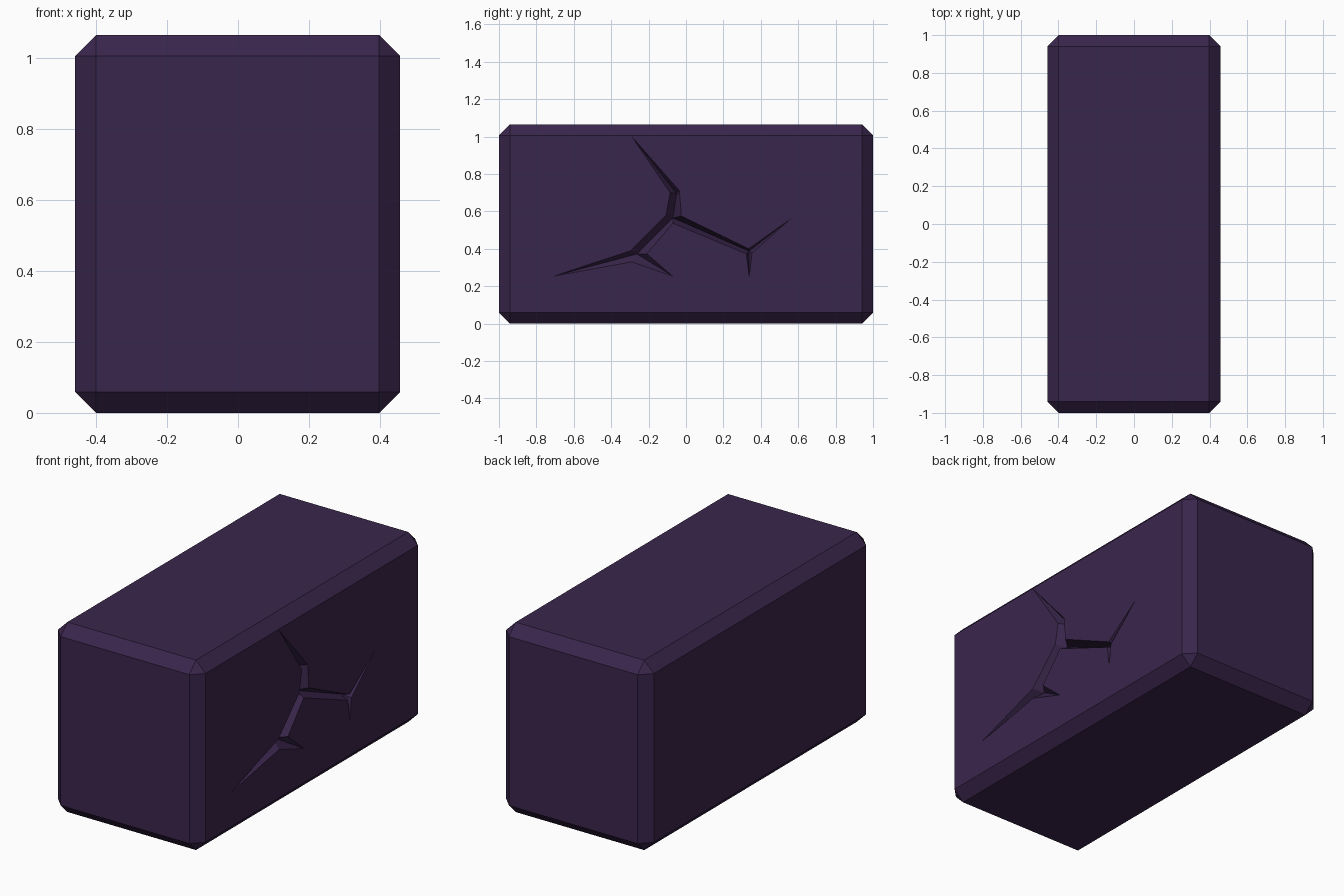
import bpy, bmesh
from mathutils import Vector

if "Cube" in bpy.data.objects:
    bpy.data.objects.remove(bpy.data.objects["Cube"])

X0, X1, H, CH, DEPTH = -0.459, 0.457, 1.065, 0.059, 0.055

# Chamfered block
bm = bmesh.new()
bmesh.ops.create_cube(bm, size=1)
bmesh.ops.scale(bm, vec=(X1 - X0, 2, H), verts=bm.verts)
bmesh.ops.translate(bm, vec=((X0 + X1) / 2, 0, H / 2), verts=bm.verts)
bmesh.ops.bevel(bm, geom=bm.edges[:], offset=CH, segments=1, affect='EDGES')

# Crack valley points (y, z) and crack rim (y, z, valley it drops to; None = tip)
valleys = {'A': (-0.05, 0.695), 'J': (-0.07, 0.565),
           'E': (0.337, 0.387), 'K': (-0.262, 0.372)}
rim = [(-0.29, 1.0, None), (-0.035, 0.71, 'A'), (-0.025, 0.575, 'J'),
       (0.335, 0.40, 'E'), (0.56, 0.56, None), (0.353, 0.377, 'E'),
       (0.338, 0.253, None), (0.322, 0.373, 'E'), (-0.07, 0.537, 'J'),
       (-0.21, 0.373, 'K'), (-0.07, 0.253, None), (-0.29, 0.33, 'K'),
       (-0.71, 0.253, None), (-0.295, 0.39, 'K'), (-0.107, 0.58, 'J'),
       (-0.085, 0.70, 'A')]

# Open the right face and refill it around the crack
side = max(bm.faces, key=lambda f: f.calc_center_median().x)
border = list(side.edges)
bmesh.ops.delete(bm, geom=[side], context='FACES_ONLY')
rv = [bm.verts.new((X1, y, z)) for y, z, _ in rim]
n = len(rv)
loop = [bm.edges.new((rv[i], rv[(i + 1) % n])) for i in range(n)]
bmesh.ops.triangle_fill(bm, use_beauty=True, edges=border + loop, normal=Vector((1, 0, 0)))

# Crack walls sloping to the valley
vv = {k: bm.verts.new((X1 - DEPTH, y, z)) for k, (y, z) in valleys.items()}
for i in range(n):
    j = (i + 1) % n
    ring = [rv[i], rv[j], vv.get(rim[j][2]), vv.get(rim[i][2])]
    ring = [v for v in dict.fromkeys(ring) if v]
    bm.faces.new(ring)
# Valley floor where three branches meet needs no extra face: walls share the points
bmesh.ops.recalc_face_normals(bm, faces=bm.faces[:])

mesh = bpy.data.meshes.new("cracked_block")
bm.to_mesh(mesh)
bm.free()
block = bpy.data.objects.new("cracked_block", mesh)
bpy.context.collection.objects.link(block)

mat = bpy.data.materials.new("dark_purple_stone")
mat.diffuse_color = (0.042, 0.019, 0.072, 1)
mat.use_nodes = True
mat.node_tree.nodes["Principled BSDF"].inputs["Base Color"].default_value = mat.diffuse_color
mesh.materials.append(mat)
